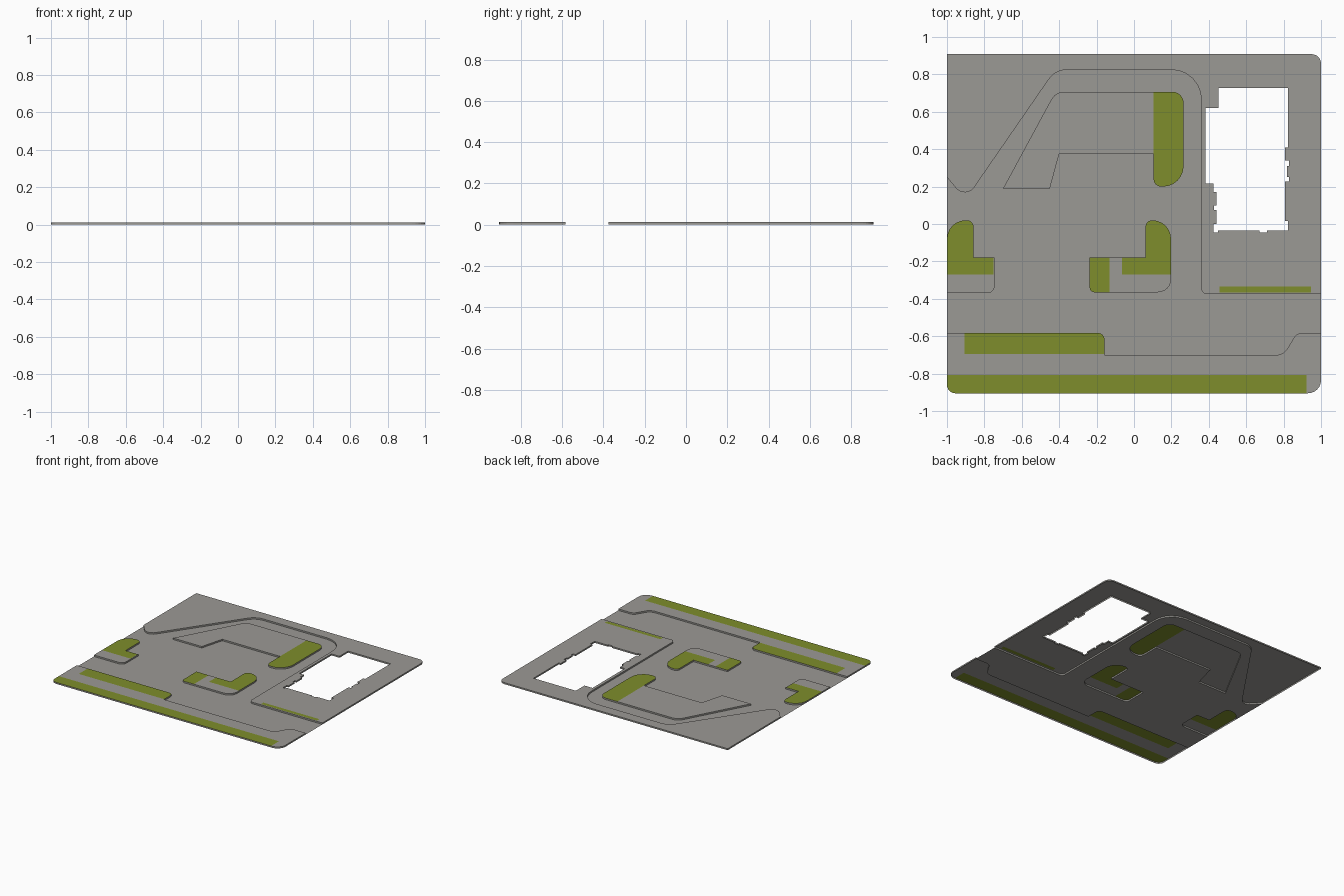
import bpy
import math
from mathutils import Vector
from mathutils.geometry import delaunay_2d_cdt

if "Cube" in bpy.data.objects:
    bpy.data.objects.remove(bpy.data.objects["Cube"])

CURB = 0.012  # height of raised ground above the road


def rounded(corners, steps=6):
    """Outline from (x, y[, radius]) corners; a radius turns the corner into an arc."""
    out, n = [], len(corners)
    for i, c in enumerate(corners):
        p = Vector(c[:2])
        r = c[2] if len(c) > 2 else 0
        if not r:
            out.append(p)
            continue
        a = (Vector(corners[i - 1][:2]) - p).normalized()
        b = (Vector(corners[(i + 1) % n][:2]) - p).normalized()
        half = a.angle(b) / 2
        t = r / math.tan(half)
        mid = p + (a + b).normalized() * (r / math.sin(half))
        u, v = p + a * t - mid, p + b * t - mid
        sweep = math.pi - 2 * half
        for k in range(steps + 1):
            f = k / steps
            out.append(mid + (u * math.sin((1 - f) * sweep) + v * math.sin(f * sweep)) / math.sin(sweep))
    return out


def rect(x0, x1, y0, y1):
    return [Vector(p) for p in ((x0, y0), (x1, y0), (x1, y1), (x0, y1))]


def inside(p, poly):
    hit = False
    for a, b in zip(poly, poly[1:] + poly[:1]):
        if (a.y > p.y) != (b.y > p.y) and p.x < a.x + (p.y - a.y) * (b.x - a.x) / (b.y - a.y):
            hit = not hit
    return hit


# Whole plate
plate = rounded([(-1, -.905, .045), (1, -.905, .07), (1, .908, .05), (-1, .908)])

# Road bed, bounded by the outer pavement
road = rounded([(-1, -.583), (-.158, -.583, .035), (-.158, -.70), (.80, -.70, .07),
                (.87, -.583, .05), (1, -.583), (1, -.375), (.36, -.375, .03),
                (.36, .825, .16), (-.42, .825, .12), (-.90, .13, .06), (-1, .25)])

# Raised islands standing in the road
islands = [
    rounded([(-.70, .19), (-.45, .19), (-.40, .375), (.105, .375), (.105, .2, .04),
             (.265, .2, .11), (.265, .707, .06), (-.42, .707, .08)]),
    rounded([(-1, -.37), (-.745, -.37, .04), (-.745, -.18), (-.858, -.18),
             (-.858, .02, .035), (-1, .02, .10)]),
    rounded([(-.237, -.365, .025), (.198, -.365, .07), (.198, .02, .10),
             (.062, .02, .035), (.062, -.18), (-.237, -.18)]),
]

# Lawns: simple rectangles, clipped by the islands and the plate
lawns = [rect(*r) for r in (
    (.105, .265, .2, .707),
    (-1, -.858, -.27, .02), (-.858, -.75, -.27, -.18),
    (.062, .198, -.27, .02), (-.065, .062, -.27, -.18), (-.237, -.13, -.365, -.18),
    (.457, .945, -.365, -.335), (-.905, -.158, -.695, -.583), (-1, .923, -.905, -.808))]

# Stepped building footprint cut out of the pavement
footprint = rounded([
    (.453, .727), (.824, .727), (.824, .41), (.807, .41), (.807, .34), (.828, .34),
    (.828, .31), (.818, .31), (.818, .25), (.828, .25), (.828, .227), (.807, .227),
    (.807, .016), (.824, .016), (.824, -.036), (.71, -.036), (.71, -.046), (.67, -.046),
    (.67, -.036), (.45, -.036), (.45, -.046), (.426, -.046), (.426, 0), (.44, 0),
    (.44, .075), (.428, .075), (.428, .10), (.44, .10), (.44, .17), (.424, .17),
    (.424, .217), (.383, .217), (.383, .62), (.453, .62)])


def kind(p):
    if not inside(p, plate) or inside(p, footprint):
        return None
    if inside(p, road) and not any(inside(p, i) for i in islands):
        return "road"
    return "lawn" if any(inside(p, g) for g in lawns) else "pavement"


# Tile the ground along every outline
pts, edges = [], []
for outline in [plate, road, footprint] + islands + lawns:
    s, n = len(pts), len(outline)
    pts += outline
    edges += [(s + i, s + (i + 1) % n) for i in range(n)]
pts, _, tris, *_ = delaunay_2d_cdt(pts, edges, [], 0, 1e-5)

parts = {"road": [], "lawn": [], "pavement": [], "curb": []}
raised = set()
for t in tris:
    a, b, c = (pts[i] for i in t)
    area = (b - a).cross(c - a)
    if abs(area) < 1e-8:
        continue
    t = list(t) if area > 0 else list(t)[::-1]
    k = kind((a + b + c) / 3)
    if k is None:
        continue
    z = 0 if k == "road" else CURB
    parts[k].append([(*pts[i], z) for i in t])
    if z:
        raised |= {(t[i], t[(i + 1) % 3]) for i in range(3)}

# Curbs: a wall wherever raised ground ends
for i, j in raised:
    if (j, i) not in raised:
        p, q = pts[i], pts[j]
        parts["curb"].append([(*p, 0), (*q, 0), (*q, CURB), (*p, CURB)])


def material(name, rgb):
    m = bpy.data.materials.new(name)
    m.diffuse_color = (*rgb, 1)
    m.use_nodes = True
    m.node_tree.nodes["Principled BSDF"].inputs["Base Color"].default_value = m.diffuse_color
    return m


grey = material("concrete grey", (.33, .32, .30))
green = material("grass green", (.21, .27, .025))

for name, faces in parts.items():
    index, polys = {}, []
    for f in faces:
        polys.append([index.setdefault(tuple(round(c, 5) for c in v), len(index)) for v in f])
    me = bpy.data.meshes.new(name)
    me.from_pydata(list(index), [], polys)
    me.materials.append(green if name == "lawn" else grey)
    bpy.context.collection.objects.link(bpy.data.objects.new(name, me))
